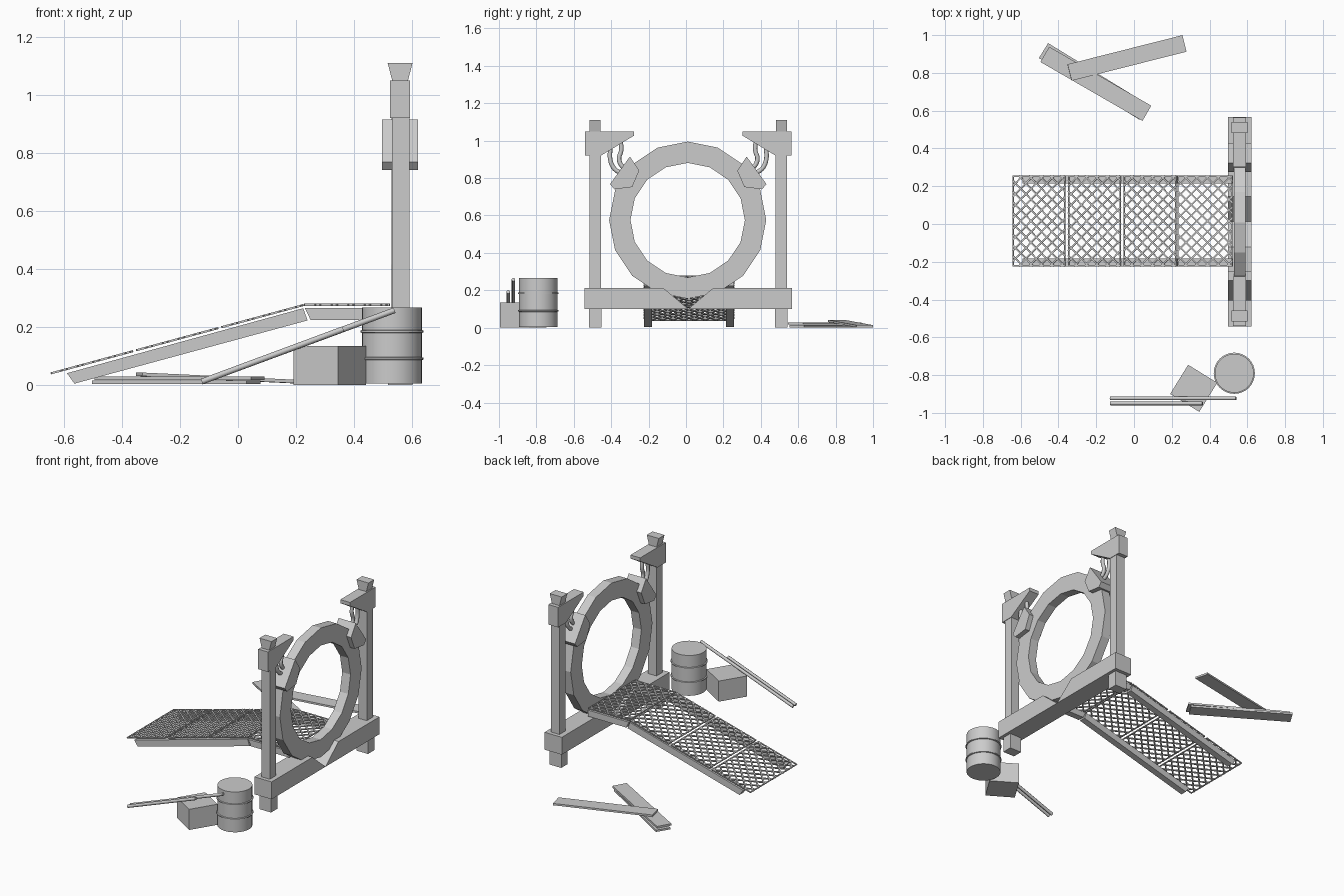
import bpy, bmesh
from math import sin, cos, pi, radians
from mathutils import Vector, Matrix

if "Cube" in bpy.data.objects:
    bpy.data.objects.remove(bpy.data.objects["Cube"])

CX, CY = 0.559, 0.012   # gate centre line


def finish(name, bm):
    bmesh.ops.recalc_face_normals(bm, faces=bm.faces[:])
    me = bpy.data.meshes.new(name)
    bm.to_mesh(me)
    bm.free()
    ob = bpy.data.objects.new(name, me)
    bpy.context.collection.objects.link(ob)
    return ob


def add_box(bm, size, matrix):
    bmesh.ops.create_cube(bm, size=1, matrix=matrix @ Matrix.Diagonal((*size, 1)))


def box(name, size, loc, rz=0.0, ry=0.0):
    bm = bmesh.new()
    add_box(bm, size, Matrix.Translation(loc) @ Matrix.Rotation(radians(rz), 4, 'Z')
            @ Matrix.Rotation(radians(ry), 4, 'Y'))
    return finish(name, bm)


def prism(name, pts, a, b, axis):
    """Extrude a profile: axis X takes (y, z) points, axis Y takes (x, z) points."""
    bm = bmesh.new()
    put = (lambda p, t: (t, p[0], p[1])) if axis == 'X' else (lambda p, t: (p[0], t, p[1]))
    f = bm.faces.new([bm.verts.new(put(p, a)) for p in pts])
    ext = bmesh.ops.extrude_face_region(bm, geom=[f])
    vs = [g for g in ext['geom'] if isinstance(g, bmesh.types.BMVert)]
    bmesh.ops.translate(bm, verts=vs, vec=(b - a, 0, 0) if axis == 'X' else (0, b - a, 0))
    return finish(name, bm)


def tube(name, pts, r, bezier=True):
    cu = bpy.data.curves.new(name, 'CURVE')
    cu.dimensions = '3D'
    cu.bevel_depth, cu.bevel_resolution = r, 2
    cu.resolution_u = 5
    cu.use_fill_caps = True
    if bezier:
        sp = cu.splines.new('BEZIER')
        sp.bezier_points.add(len(pts) - 1)
        for bp, p in zip(sp.bezier_points, pts):
            bp.co = p
            bp.handle_left_type = bp.handle_right_type = 'AUTO'
    else:
        sp = cu.splines.new('POLY')
        sp.points.add(len(pts) - 1)
        for q, p in zip(sp.points, pts):
            q.co = (*p, 1)
    ob = bpy.data.objects.new(name, cu)
    bpy.context.collection.objects.link(ob)
    return ob


# Gate ring: sixteen flat segments
N, R, r, cz, hx = 16, 0.42, 0.306, 0.575, 0.03
bm = bmesh.new()
rings = []
for i in range(N):
    a = 2 * pi * i / N
    rings.append([bm.verts.new((CX + x, CY - 0.003 + q * cos(a), cz + q * sin(a)))
                  for q, x in ((R, -hx), (R, hx), (r, hx), (r, -hx))])
for i in range(N):
    p, q = rings[i], rings[(i + 1) % N]
    for k in range(4):
        bm.faces.new((p[k], p[(k + 1) % 4], q[(k + 1) % 4], q[k]))
finish("gate_ring", bm)

# Gate sides, mirrored about the centre line
for s, side in ((-1, "left"), (1, "right")):
    Y = lambda d: CY + s * d
    flip = lambda pts: [(Y(y), z) for y, z in pts]
    box(f"{side}_post", (0.06, 0.062, 1.05), (CX + 0.002, Y(0.498), 0.525))
    # flared cap and foot
    prism(f"{side}_cap", [(CX - 0.026, 1.045), (CX + 0.026, 1.045), (CX + 0.043, 1.11),
                          (CX - 0.043, 1.11)], Y(0.469), Y(0.528), 'Y')
    box(f"{side}_foot", (0.084, 0.066, 0.11), (CX, Y(0.498), 0.055))
    # half of the base beam with slanted inner end
    prism(f"{side}_base_beam", flip([(0, 0.1), (0.554, 0.1), (0.554, 0.213), (0.134, 0.213)]),
          CX - 0.062, CX + 0.062, 'X')
    # bracket
    prism(f"{side}_bracket", flip([(0.553, 0.92), (0.467, 0.92), (0.29, 1.027), (0.29, 1.05),
                                   (0.553, 1.05)]), CX - 0.035, CX + 0.035, 'X')
    # ring clamp
    prism(f"{side}_clamp", flip([(0.312, 0.915), (0.262, 0.84), (0.30, 0.752), (0.395, 0.74),
                                 (0.418, 0.768)]), CX - 0.062, CX + 0.062, 'X')
    # bent cables
    tube(f"{side}_outer_cable", [(CX, Y(0.415), 0.97), (CX, Y(0.417), 0.90), (CX, Y(0.395), 0.85),
                                 (CX, Y(0.345), 0.82)], 0.012)
    tube(f"{side}_inner_cable", [(CX, Y(0.362), 1.0), (CX, Y(0.358), 0.95), (CX, Y(0.37), 0.90),
                                 (CX, Y(0.345), 0.855), (CX, Y(0.31), 0.84)], 0.012)

# Ramp side rails: sloped part and level part
RY, RW = 0.016, 0.24
for s, side in ((-1, "left"), (1, "right")):
    y0, y1 = RY + s * (RW - 0.042), RY + s * RW
    prism(f"{side}_slope_rail", [(-0.59, 0.04), (-0.564, 0.004), (0.24, 0.222), (0.225, 0.264)],
          y0, y1, 'Y')
    prism(f"{side}_level_rail", [(0.231, 0.264), (0.25, 0.224), (0.525, 0.224), (0.525, 0.264)],
          y0, y1, 'Y')


def grating(name, p0, p1):
    """Diamond mesh panel with a thin border between two (x, z) points."""
    a, b = Vector((p0[0], RY, p0[1])), Vector((p1[0], RY, p1[1]))
    L = (b - a).length
    u = (b - a).normalized()
    v = Vector((0, 1, 0))
    n = u.cross(v)
    base = Matrix.Translation(a) @ Matrix((u, v, n)).transposed().to_4x4()
    bm = bmesh.new()

    def bar(q0, q1, w=0.008):
        d = Vector(q1) - Vector(q0)
        if d.length < 0.005:
            return
        m = (Vector(q0) + Vector(q1)) / 2
        rot = Matrix.Rotation(Vector((1, 0)).angle_signed(d) * -1, 4, 'Z')
        add_box(bm, (d.length, w, 0.007), base @ Matrix.Translation((m.x, m.y, 0)) @ rot)

    step = 0.057
    k = -RW
    while k < L + RW:
        lo, hi = max(0, k - RW), min(L, k + RW)
        if hi > lo:
            bar((lo, lo - k), (hi, hi - k))
            bar((lo, k - lo), (hi, k - hi))
        k += step
    e = 0.003
    for w in (-RW + e, RW - e):
        bar((0, w), (L, w), 0.006)
    for x in (e, L - e):
        bar((x, -RW), (x, RW), 0.006)
    finish(name, bm)


# Three sloped panels and one level panel
start, end = Vector((-0.643, 0.04)), Vector((0.222, 0.274))
for i in range(3):
    grating(f"slope_grating_{i + 1}", start.lerp(end, i * 0.34), start.lerp(end, i * 0.34 + 0.322))
grating("level_grating", (0.23, 0.276), (0.522, 0.276))

# Drum turned from one profile
prof = [(0, 0.004), (0.103, 0.004)]
for z in (0.09, 0.184):
    prof += [(0.103, z - 0.005), (0.109, z - 0.003), (0.109, z + 0.003), (0.103, z + 0.005)]
prof += [(0.103, 0.266), (0, 0.266)]
bm = bmesh.new()
vs = [bm.verts.new((q, 0, z)) for q, z in prof]
es = [bm.edges.new(p) for p in zip(vs, vs[1:])]
bmesh.ops.spin(bm, geom=vs + es, axis=(0, 0, 1), cent=(0, 0, 0), angle=2 * pi, steps=32)
bmesh.ops.remove_doubles(bm, verts=bm.verts[:], dist=0.0005)
drum = finish("drum", bm)
drum.location = (0.531, -0.79, 0)
bpy.context.view_layer.objects.active = drum
drum.select_set(True)
bpy.ops.object.shade_smooth_by_angle()

# Crate and leaning pipes
box("crate", (0.181, 0.181, 0.134), (0.316, -0.87, 0.067), rz=-31.7)
tube("long_pipe", [(-0.125, -0.923, 0.011), (0.54, -0.923, 0.257)], 0.01, False)
tube("short_pipe", [(-0.125, -0.95, 0.011), (0.363, -0.95, 0.192)], 0.01, False)

# Loose planks
box("bottom_plank", (0.624, 0.093, 0.012), (-0.213, 0.755, 0.008), rz=-31.5)
box("middle_plank", (0.624, 0.093, 0.012), (-0.202, 0.742, 0.023), rz=-30)
box("top_plank", (0.628, 0.09, 0.012), (-0.037, 0.879, 0.022), rz=14.2, ry=2.6)
